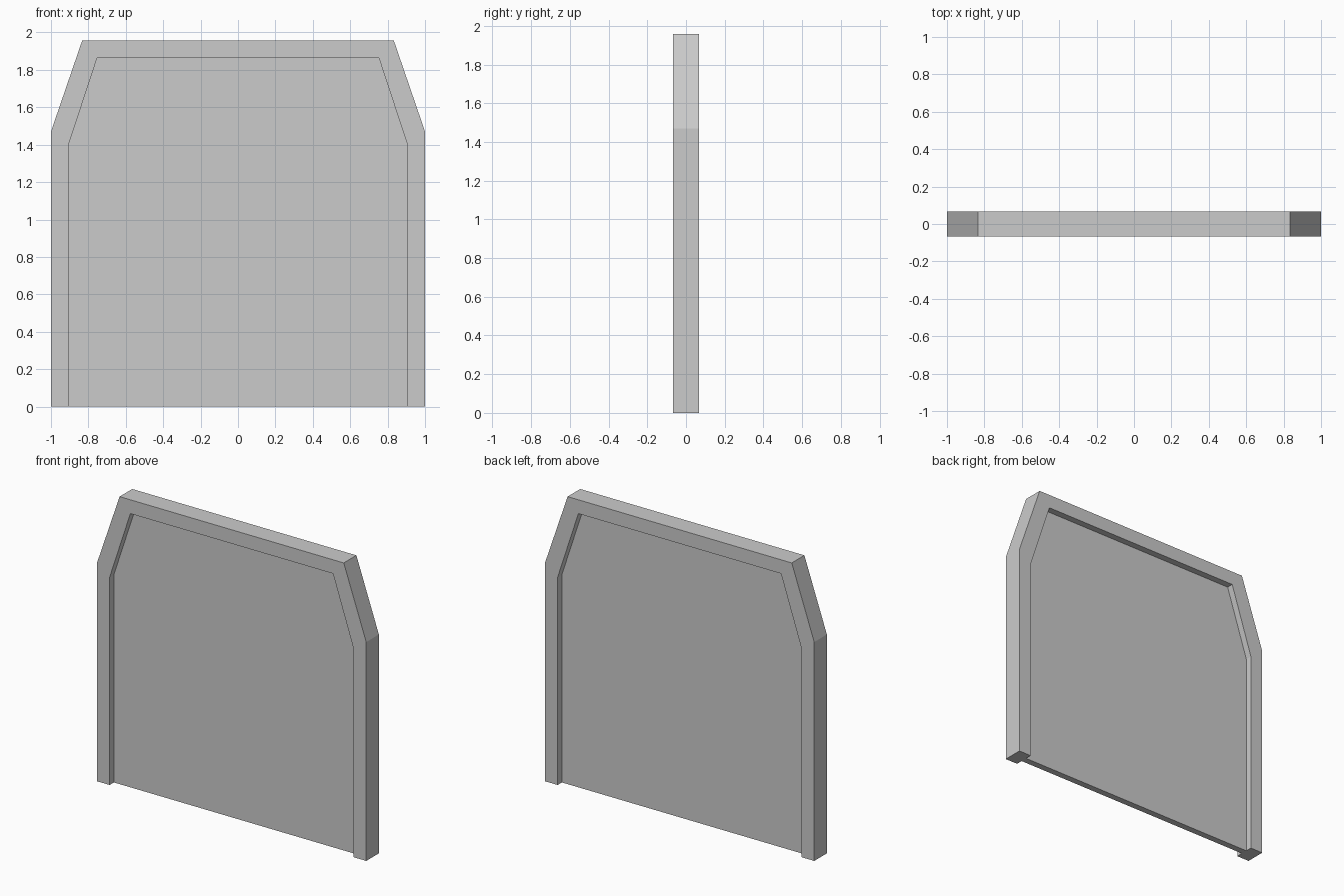
import bpy, bmesh

if "Cube" in bpy.data.objects:
    bpy.data.objects.remove(bpy.data.objects["Cube"])

# Half profiles (x, z) from the ground up to the top edge
OUTER = [(1.0, 0.0), (1.0, 1.47), (0.833, 1.957)]
INNER = [(0.907, 0.0), (0.907, 1.396), (0.753, 1.864)]


def mirrored(half):
    """Full outline from right foot, over the top, to left foot."""
    return half + [(-x, z) for x, z in reversed(half)]


def slab(name, sections, half_depth):
    """Extrude flat (x, z) polygons symmetrically along y."""
    bm = bmesh.new()
    for pts in sections:
        bm.faces.new([bm.verts.new((x, -half_depth, z)) for x, z in pts])
    bmesh.ops.remove_doubles(bm, verts=bm.verts, dist=1e-5)
    ext = bmesh.ops.extrude_face_region(bm, geom=bm.faces[:], use_keep_orig=True)
    moved = [g for g in ext["geom"] if isinstance(g, bmesh.types.BMVert)]
    bmesh.ops.translate(bm, verts=moved, vec=(0, 2 * half_depth, 0))
    bmesh.ops.recalc_face_normals(bm, faces=bm.faces)
    mesh = bpy.data.meshes.new(name)
    bm.to_mesh(mesh)
    bm.free()
    obj = bpy.data.objects.new(name, mesh)
    bpy.context.collection.objects.link(obj)
    return obj


# Surround: open at the bottom, chamfered upper corners
outer, inner = mirrored(OUTER), mirrored(INNER)
slab("door_frame", [outer + inner[::-1]], 0.067)

# Thin panel recessed on both faces
slab("door_panel", [inner], 0.022)
